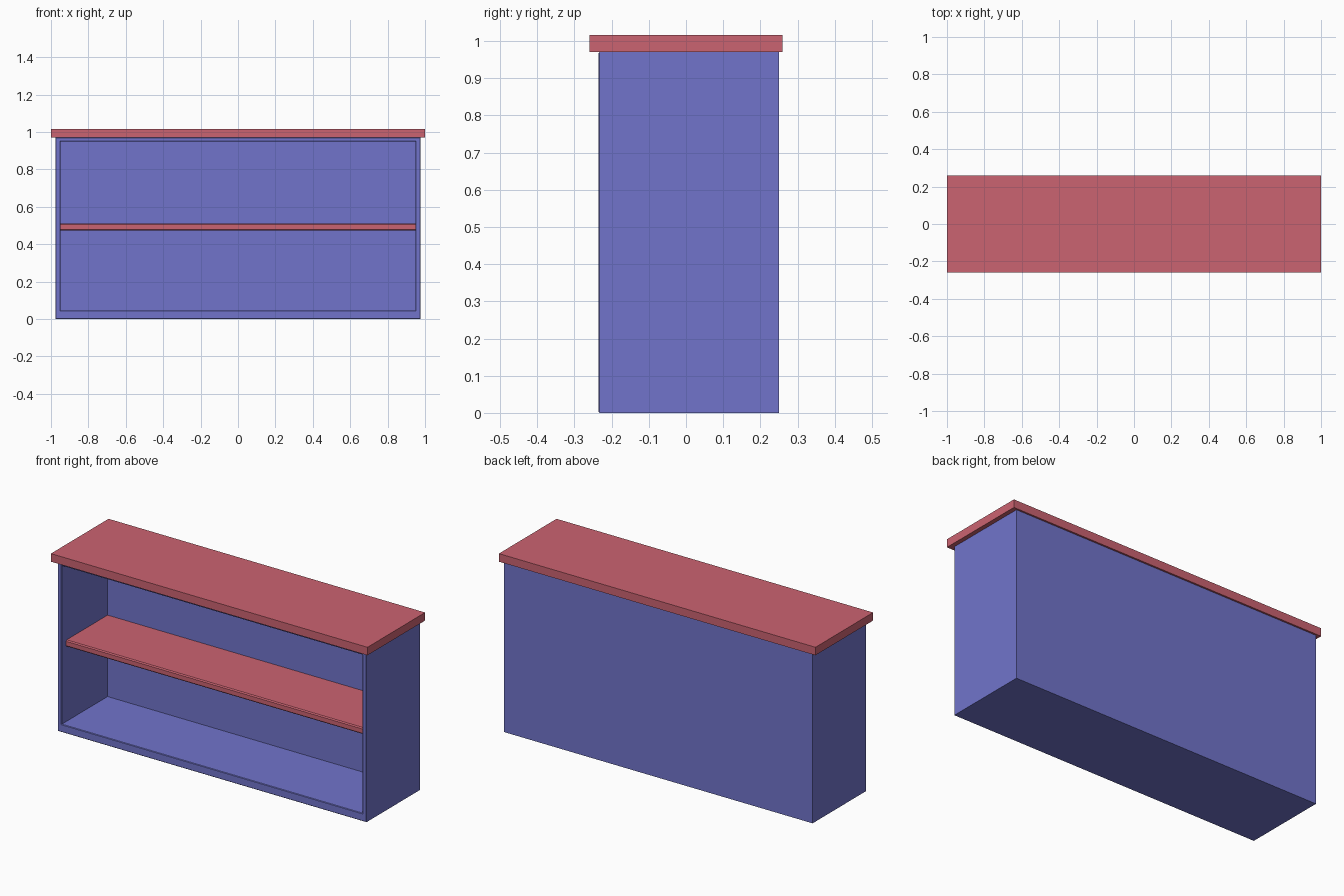
import bpy
import bmesh

if "Cube" in bpy.data.objects:
    bpy.data.objects.remove(bpy.data.objects["Cube"], do_unlink=True)


def make_material(name, colour):
    mat = bpy.data.materials.new(name)
    mat.use_nodes = True
    mat.diffuse_color = colour
    mat.node_tree.nodes["Principled BSDF"].inputs["Base Color"].default_value = colour
    return mat


def box_mesh(low, high):
    bm = bmesh.new()
    bmesh.ops.create_cube(bm, size=1)
    for v in bm.verts:
        v.co = [b if c > 0 else a for a, b, c in zip(low, high, v.co)]
    return bm


def front_edges(bm):
    y = min(v.co.y for v in bm.verts)
    return [e for e in bm.edges if all(abs(v.co.y - y) < 1e-5 for v in e.verts)]


def chamfer(bm, edges, width):
    bmesh.ops.bevel(bm, geom=edges, offset=width, segments=1,
                    profile=0.5, affect='EDGES')


def finish(bm, name, mat):
    bmesh.ops.recalc_face_normals(bm, faces=bm.faces[:])
    mesh = bpy.data.meshes.new(name)
    bm.to_mesh(mesh)
    bm.free()
    mesh.materials.append(mat)
    obj = bpy.data.objects.new(name, mesh)
    bpy.context.scene.collection.objects.link(obj)
    return obj


red = make_material("muted red", (0.6, 0.125, 0.165, 1))
blue = make_material("periwinkle blue", (0.165, 0.175, 0.6, 1))

INNER_X, FLOOR, CEILING, BACK = 0.95, 0.045, 0.95, 0.18

# Cabinet carcass: hollowed from the front, front rim chamfered
bm = box_mesh((-0.975, -0.235, 0), (0.975, 0.25, 0.97))
bm.normal_update()
front = min(bm.faces, key=lambda f: f.calc_center_median().y)
bmesh.ops.inset_region(bm, faces=[front], thickness=0.02)
for v in front.verts:
    v.co.x = INNER_X if v.co.x > 0 else -INNER_X
    v.co.z = CEILING if v.co.z > 0.5 else FLOOR
pocket = bmesh.ops.extrude_face_region(bm, geom=[front])
for v in [g for g in pocket["geom"] if isinstance(g, bmesh.types.BMVert)]:
    v.co.y = BACK
if front.is_valid:
    bmesh.ops.delete(bm, geom=[front], context='FACES_ONLY')
rim = [e for e in front_edges(bm)
       if any(abs(f.normal.y) < 0.5 or f.calc_center_median().y > -0.2
              for f in e.link_faces)
       and (abs(e.verts[0].co.x - e.verts[1].co.x) < 1e-4
            or abs(e.verts[0].co.z - e.verts[1].co.z) < 1e-4)]
chamfer(bm, rim, 0.003)
finish(bm, "cabinet_carcass", blue)

# Middle shelf with chamfered front edge
bm = box_mesh((-INNER_X, -0.195, 0.473), (INNER_X, BACK, 0.51))
chamfer(bm, [e for e in front_edges(bm)
             if abs(e.verts[0].co.z - e.verts[1].co.z) < 1e-4], 0.006)
finish(bm, "middle_shelf", red)

# Overhanging top board
finish(box_mesh((-1, -0.26, 0.97), (1, 0.26, 1.016)), "top_board", red)
